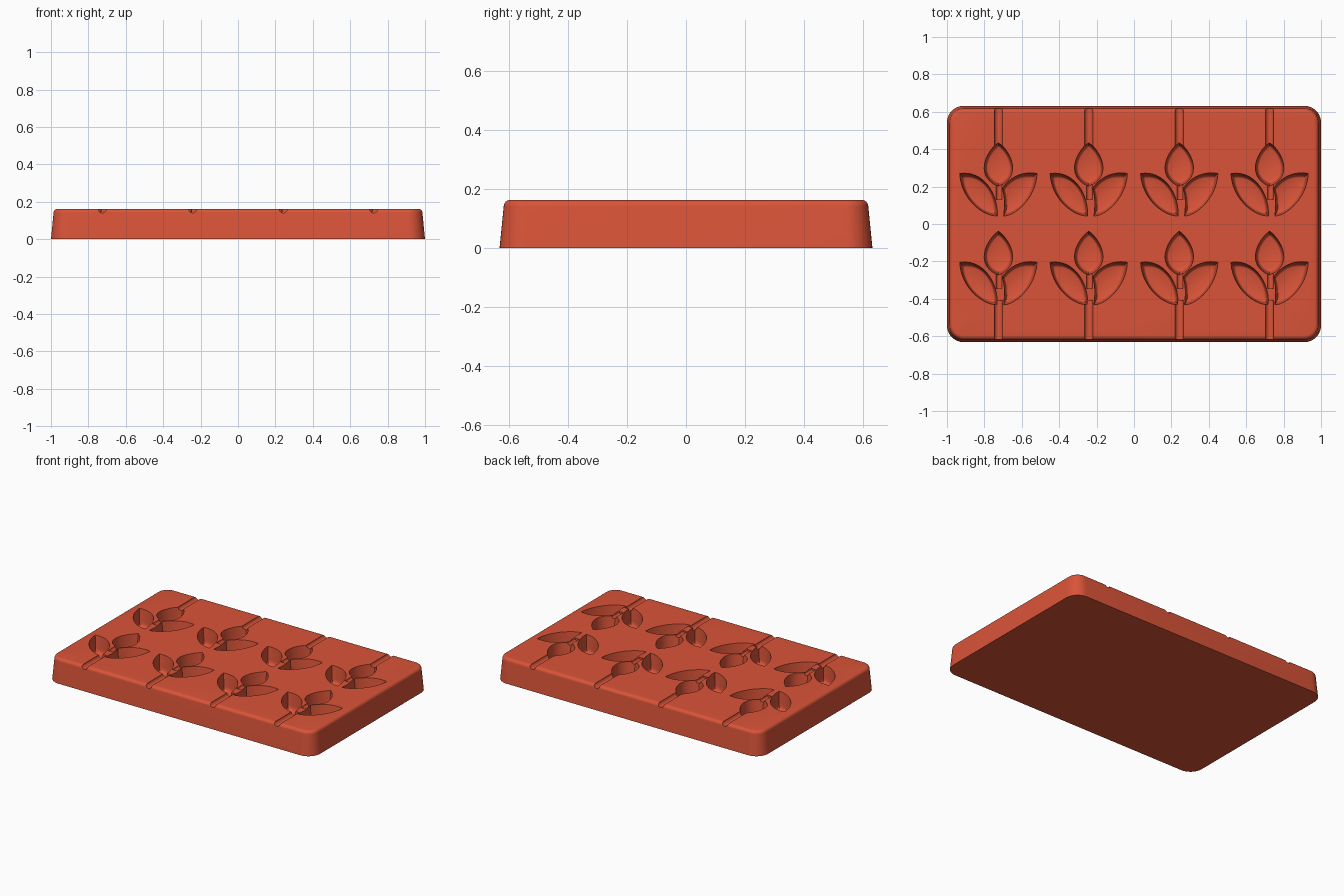
import bpy, bmesh, math
from mathutils import Vector, Matrix
from mathutils.geometry import interpolate_bezier

if "Cube" in bpy.data.objects:
    bpy.data.objects.remove(bpy.data.objects["Cube"], do_unlink=True)

HEIGHT = 0.163
DEPTH = 0.11
COLUMNS = (-0.725, -0.242, 0.242, 0.725)
ROWS = (0, -0.475)

red = bpy.data.materials.new("terracotta red")
red.use_nodes = True
red.diffuse_color = (0.70, 0.088, 0.04, 1)
red.node_tree.nodes["Principled BSDF"].inputs["Base Color"].default_value = red.diffuse_color


def make_object(name, bm):
    bmesh.ops.recalc_face_normals(bm, faces=bm.faces)
    mesh = bpy.data.meshes.new(name)
    bm.to_mesh(mesh)
    bm.free()
    mesh.materials.append(red)
    obj = bpy.data.objects.new(name, mesh)
    bpy.context.collection.objects.link(obj)
    return obj


def loft(bm, rings):
    """Skin equal-length closed rings and cap both ends."""
    loops = [[bm.verts.new(p) for p in ring] for ring in rings]
    for a, b in zip(loops, loops[1:]):
        for i in range(len(a)):
            j = (i + 1) % len(a)
            bm.faces.new((a[i], a[j], b[j], b[i]))
    bm.faces.new(loops[0])
    bm.faces.new(loops[-1])


def rounded_rectangle(half_x, half_y, radius, z, steps=10):
    ring = []
    for quarter, (sx, sy) in enumerate(((1, 1), (-1, 1), (-1, -1), (1, -1))):
        for i in range(steps + 1):
            a = (quarter + i / steps) * math.pi / 2
            ring.append((sx * (half_x - radius) + radius * math.cos(a),
                         sy * (half_y - radius) + radius * math.sin(a), z))
    return ring


def outline(*segments):
    """Closed outline from bezier segments, each ending where the next starts."""
    points = []
    for k, (start, h1, h2) in enumerate(segments):
        end = segments[(k + 1) % len(segments)][0]
        points += interpolate_bezier(*[Vector((*p, 0)) for p in (start, h1, h2, end)], 14)[:-1]
    return points


def leaf_rings(points, cx, dy):
    """Drafted pocket with a rounded floor edge."""
    centre = sum(points, Vector()) / len(points)
    levels = [(1.02, HEIGHT + 0.02), (1, HEIGHT), (0.91, HEIGHT - DEPTH + 0.03)]
    for i in range(1, 5):
        a = i / 4 * math.pi / 2
        levels.append((0.91 - 0.16 * (1 - math.cos(a)),
                       HEIGHT - DEPTH + 0.03 * (1 - math.sin(a))))
    return [[centre + (p - centre) * s + Vector((cx, dy, z)) for p in points]
            for s, z in levels]


def channel(bm, x, y0, y1, radius=0.022):
    turn = Matrix.Translation((x, (y0 + y1) / 2, HEIGHT)) @ Matrix.Rotation(math.pi / 2, 4, 'X')
    bmesh.ops.create_cone(bm, cap_ends=True, segments=24, radius1=radius,
                          radius2=radius, depth=abs(y1 - y0), matrix=turn)


def carve(target, cutter):
    mod = target.modifiers.new("carve", 'BOOLEAN')
    mod.operation = 'DIFFERENCE'
    mod.solver = 'EXACT'
    mod.object = cutter
    bpy.context.view_layer.objects.active = target
    bpy.ops.object.modifier_apply(modifier=mod.name)
    bpy.data.objects.remove(cutter, do_unlink=True)


# Tray block: drafted sides and a rounded top rim
bm = bmesh.new()
rings = [rounded_rectangle(1, 0.632, 0.09, 0)]
for i in range(7):
    a = i / 6 * math.pi / 2
    inset = 0.014 + 0.022 * (1 - math.cos(a))
    rings.append(rounded_rectangle(1 - inset, 0.632 - inset, 0.09 - inset,
                                   HEIGHT - 0.022 * (1 - math.sin(a))))
loft(bm, rings)
tray = make_object("mould_tray", bm)

# Leaf pockets: a centre leaf and two side leaves
leaves = (
    outline(((0, 0.437), (0.055, 0.40), (0.14, 0.26)),
            ((0, 0.20), (-0.14, 0.26), (-0.055, 0.40))),
    outline(((-0.207, 0.27), (-0.08, 0.29), (0, 0.16)),
            ((-0.006, 0.043), (-0.08, 0.04), (-0.20, 0.13))),
    outline(((0.207, 0.27), (0.13, 0.285), (0.06, 0.25)),
            ((0.02, 0.19), (0.035, 0.15), (0.035, 0.10)),
            ((0.028, 0.043), (0.08, 0.04), (0.20, 0.13))),
)
bm = bmesh.new()
for x in COLUMNS:
    for dy in ROWS:
        for leaf in leaves:
            loft(bm, leaf_rings(leaf, x, dy))
carve(tray, make_object("leaf_cutter", bm))

# Stem grooves to the edges and short links between the leaves
bm = bmesh.new()
for x in COLUMNS:
    channel(bm, x, 0.42, 0.7)
    channel(bm, x, -0.41, -0.7)
    for dy in ROWS:
        channel(bm, x + 0.004, 0.23 + dy, 0.13 + dy, 0.016)
carve(tray, make_object("stem_cutter", bm))

# Smooth shading with sharp pocket edges
bpy.ops.object.select_all(action='DESELECT')
tray.select_set(True)
bpy.context.view_layer.objects.active = tray
bpy.ops.object.shade_smooth_by_angle(angle=math.radians(35))
